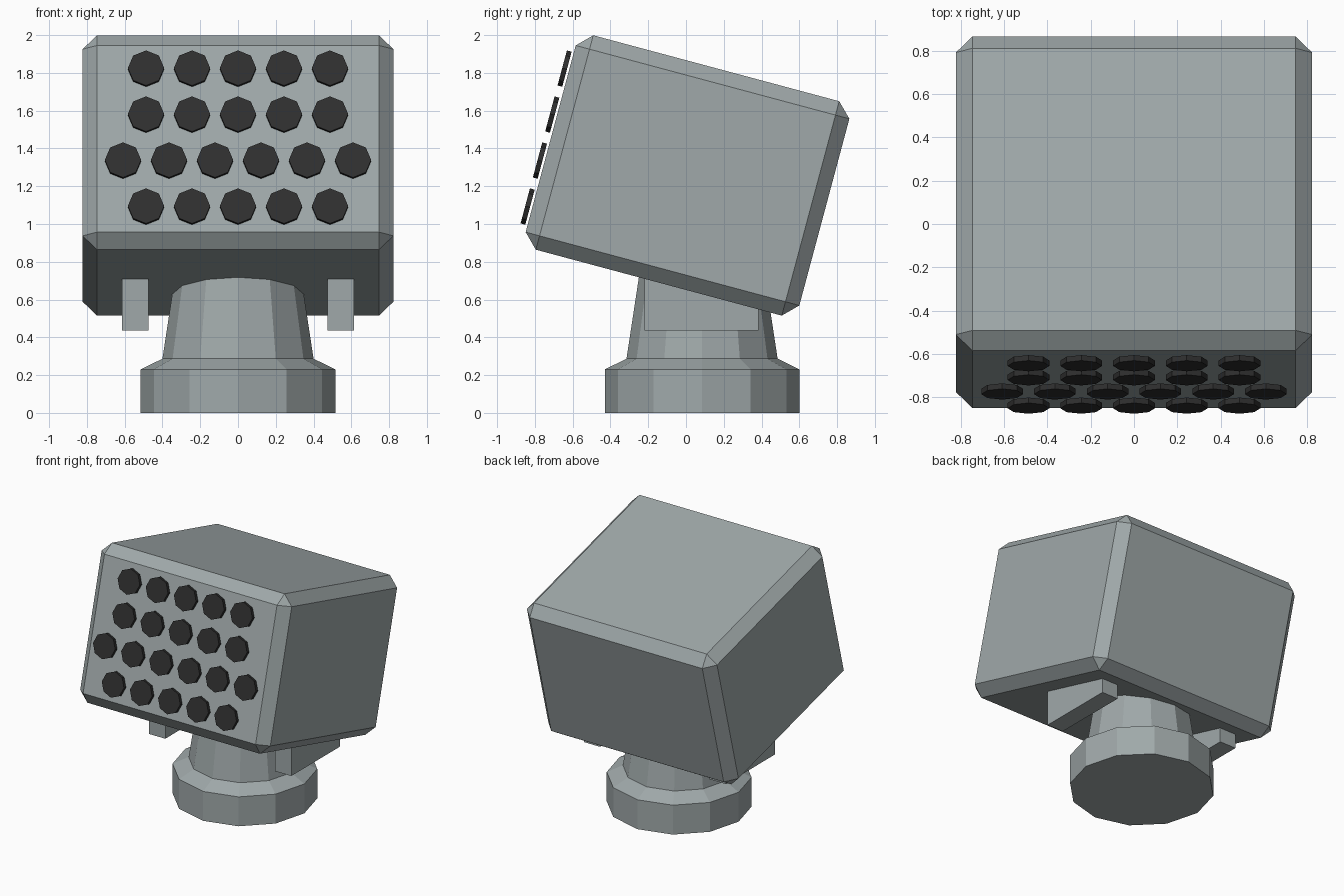
import bpy, bmesh, math
from mathutils import Matrix, Vector

if "Cube" in bpy.data.objects:
    bpy.data.objects.remove(bpy.data.objects["Cube"])

def material(name, rgb):
    m = bpy.data.materials.new(name)
    m.diffuse_color = (*rgb, 1)
    m.use_nodes = True
    m.node_tree.nodes["Principled BSDF"].inputs["Base Color"].default_value = m.diffuse_color
    return m

GREY = material("grey paint", (0.35, 0.395, 0.40))
DARK = material("dark tube", (0.028, 0.028, 0.028))

def finish(name, bm, mat):
    bmesh.ops.recalc_face_normals(bm, faces=bm.faces)
    me = bpy.data.meshes.new(name)
    bm.to_mesh(me)
    bm.free()
    me.materials.append(mat)
    ob = bpy.data.objects.new(name, me)
    bpy.context.collection.objects.link(ob)
    return ob

# Frame of the tilted launcher: front face leans up by 15 degrees
L, W, H = 1.50, 1.645, 1.175
TILT = Matrix.Translation((0, 0.008, 1.257)) @ Matrix.Rotation(math.radians(-15), 4, 'X')

# Launcher housing: chamfered box
bm = bmesh.new()
bmesh.ops.create_cube(bm, size=1, matrix=Matrix.Diagonal((W, L, H, 1)))
bmesh.ops.bevel(bm, geom=bm.edges[:], offset=0.076, segments=1, affect='EDGES')
bm.transform(TILT)
finish("launcher_housing", bm, GREY)

# Launch tubes: octagonal discs just in front of the housing
bm = bmesh.new()
for row, count in enumerate((5, 6, 5, 5)):
    for i in range(count):
        x = (i - (count - 1) / 2) * 0.2435
        z = (row - 1.5) * 0.252
        bmesh.ops.create_cone(
            bm, cap_ends=True, segments=8, radius1=0.096, radius2=0.096, depth=0.026,
            matrix=TILT @ Matrix.Translation((x, -L / 2 - 0.025, z)) @ Matrix.Rotation(math.pi / 2, 4, 'X'))
finish("launch_tubes", bm, DARK)

# Pedestal: twelve-sided lathed profile (radius, height)
bm = bmesh.new()
rings = []
for r, z in ((0.515, 0), (0.515, 0.23), (0.40, 0.287), (0.322, 0.80)):
    rings.append([bm.verts.new((r * math.cos(i * math.pi / 6), 0.085 + r * math.sin(i * math.pi / 6), z))
                  for i in range(12)])
for a, b in zip(rings, rings[1:]):
    for i in range(12):
        j = (i + 1) % 12
        bm.faces.new((a[i], a[j], b[j], b[i]))
bm.faces.new(rings[0])
bm.faces.new(rings[-1])
finish("pedestal", bm, GREY)

# Wedge brackets under the housing, one each side
for side, sign in (("left", -1), ("right", 1)):
    bm = bmesh.new()
    profile = ((-0.22, 0.435), (0.385, 0.435), (0.385, 0.57), (-0.22, 0.73))
    face = bm.faces.new([bm.verts.new((sign * 0.475, y, z)) for y, z in profile])
    ext = bmesh.ops.extrude_face_region(bm, geom=[face], use_keep_orig=True)["geom"]
    bmesh.ops.translate(bm, vec=Vector((sign * 0.14, 0, 0)),
                        verts=[v for v in ext if isinstance(v, bmesh.types.BMVert)])
    finish(side + "_bracket", bm, GREY)
